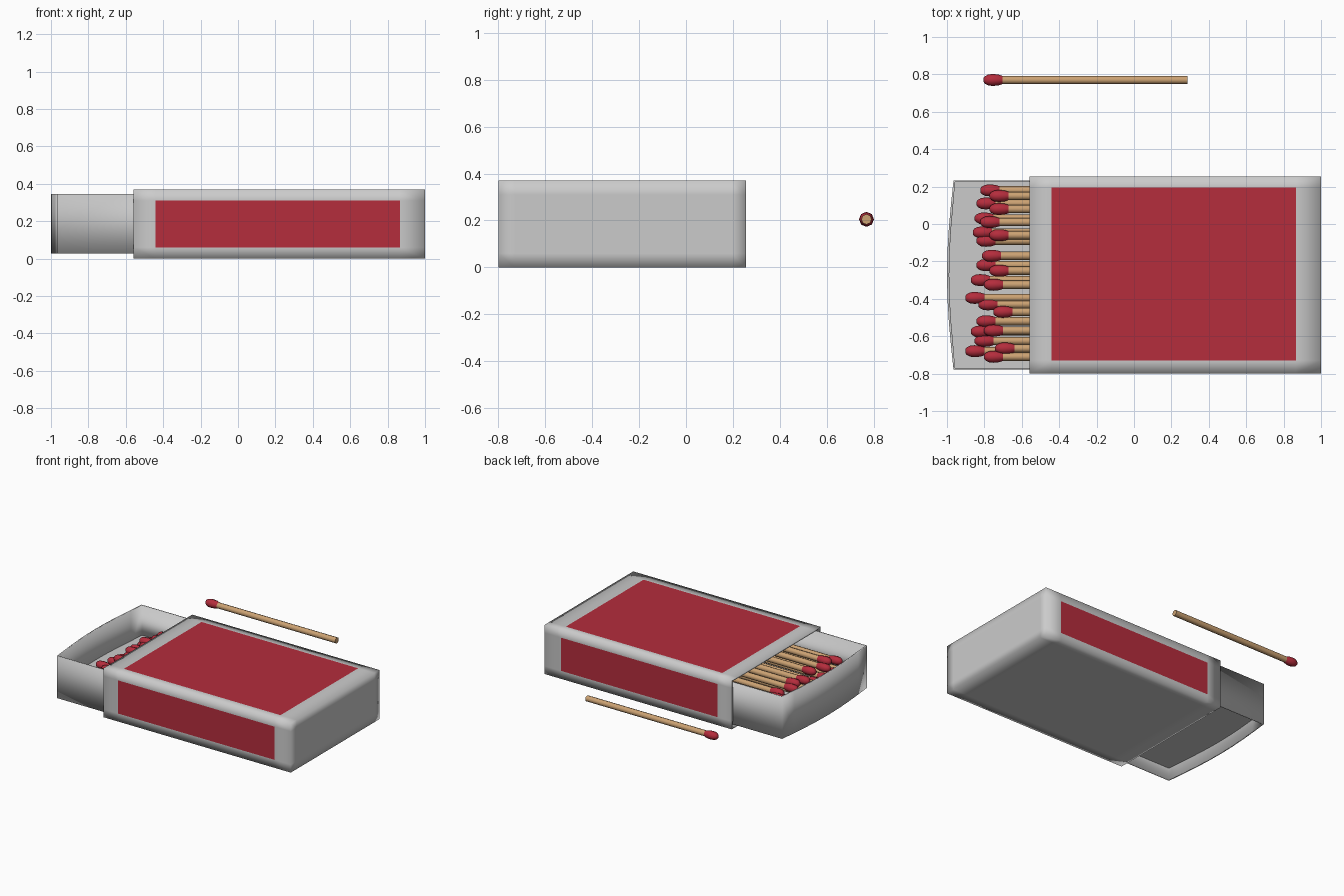
import bpy, bmesh, math
from mathutils import Vector

if "Cube" in bpy.data.objects:
    bpy.data.objects.remove(bpy.data.objects["Cube"])


def material(name, rgb):
    m = bpy.data.materials.new(name)
    m.diffuse_color = (*rgb, 1)
    m.use_nodes = True
    m.node_tree.nodes["Principled BSDF"].inputs["Base Color"].default_value = m.diffuse_color
    return m


card = material("pale_card", (0.60, 0.60, 0.60))
red = material("match_red", (0.46, 0.026, 0.046))
wood = material("wood", (0.60, 0.36, 0.17))


def finish(name, bm, mats, wall=0):
    bmesh.ops.recalc_face_normals(bm, faces=bm.faces)
    for f in bm.faces:
        f.smooth = True
    mesh = bpy.data.meshes.new(name)
    bm.to_mesh(mesh)
    bm.free()
    for m in mats:
        mesh.materials.append(m)
    ob = bpy.data.objects.new(name, mesh)
    bpy.context.collection.objects.link(ob)
    if wall:
        s = ob.modifiers.new("wall", 'SOLIDIFY')
        s.thickness = wall
        s.offset = -1
    return ob


# Sleeve: box cut along the label borders, open at the left end
lo, hi = Vector((-0.56, -0.80, 0)), Vector((1.0, 0.255, 0.37))
cuts = [(-0.44, 0.865), (-0.73, 0.195), (0.06, 0.31)]
bm = bmesh.new()
bmesh.ops.create_cube(bm, size=1)
for v in bm.verts:
    v.co = Vector([lo[i] if v.co[i] < 0 else hi[i] for i in range(3)])
for axis in range(3):
    for c in cuts[axis]:
        co, no = Vector(), Vector()
        co[axis], no[axis] = c, 1
        bmesh.ops.bisect_plane(bm, geom=bm.verts[:] + bm.edges[:] + bm.faces[:],
                               plane_co=co, plane_no=no)
bm.normal_update()
bmesh.ops.delete(bm, geom=[f for f in bm.faces if f.normal.x < -0.9], context='FACES')
for f in bm.faces:
    c = f.calc_center_median()
    inside = [cuts[i][0] < c[i] < cuts[i][1] for i in range(3)]
    top = f.normal.z > 0.9 and inside[0] and inside[1]
    side = abs(f.normal.y) > 0.9 and inside[0] and inside[2]
    f.material_index = 1 if top or side else 0
finish("sleeve", bm, [card, red], 0.012)

# Tray: bowed end wall, with a raised floor
y0, y1 = -0.778, 0.233
outline = [(0.97, y0)]
for i in range(9):
    t = i / 8
    outline.append((-0.965 - 0.035 * math.sin(math.pi * t), y0 + (y1 - y0) * t))
outline.append((0.97, y1))


def ring(bm, z):
    return [bm.verts.new((x, y, z)) for x, y in outline]


bm = bmesh.new()
a, b = ring(bm, 0.028), ring(bm, 0.345)
n = len(outline)
for i in range(n):
    j = (i + 1) % n
    bm.faces.new((a[i], a[j], b[j], b[i]))
finish("tray_walls", bm, [card], 0.012)

bm = bmesh.new()
bm.faces.new([bm.verts.new((x * 0.995, y * 0.992, 0.12)) for x, y in outline])
finish("tray_floor", bm, [card])


# Match: eight-sided stick with a rounded head, turned along x
def match(name, tip, y, z):
    bm = bmesh.new()

    def lathe(profile, index):
        rings = []
        for x, r in profile:
            rings.append([bm.verts.new((tip + x, y + r * math.cos(k * math.pi / 4),
                                        z + r * math.sin(k * math.pi / 4))) for k in range(8)])
        faces = [bm.faces.new(rings[0]), bm.faces.new(rings[-1])]
        for p, q in zip(rings, rings[1:]):
            for k in range(8):
                m = (k + 1) % 8
                faces.append(bm.faces.new((p[k], p[m], q[m], q[k])))
        for f in faces:
            f.material_index = index

    lathe([(0.05, 0.022), (1.09, 0.022)], 0)
    lathe([(0, 0.010), (0.008, 0.020), (0.025, 0.029), (0.05, 0.032),
           (0.08, 0.029), (0.105, 0.021)], 1)
    ob = finish(name, bm, [wood, red])
    ob.data.set_sharp_from_angle(angle=math.radians(50))


match("loose_match", -0.805, 0.77, 0.205)

# Matches in the tray: head centres (x, y), the upper layer set further back
upper = [(-0.72, 0.15), (-0.72, 0.08), (-0.77, 0.01), (-0.72, -0.06), (-0.76, -0.17),
         (-0.72, -0.25), (-0.75, -0.325), (-0.70, -0.47), (-0.75, -0.57),
         (-0.69, -0.665), (-0.75, -0.71)]
lower = [(-0.77, 0.18), (-0.79, 0.11), (-0.80, 0.03), (-0.81, -0.045), (-0.79, -0.09),
         (-0.79, -0.22), (-0.82, -0.30), (-0.85, -0.395), (-0.78, -0.43),
         (-0.79, -0.52), (-0.82, -0.575), (-0.80, -0.625), (-0.85, -0.68)]
for layer, heads, z in (("upper", upper, 0.203), ("lower", lower, 0.158)):
    for i, (x, y) in enumerate(heads):
        match(f"{layer}_match_{i + 1}", x - 0.052, y, z)
